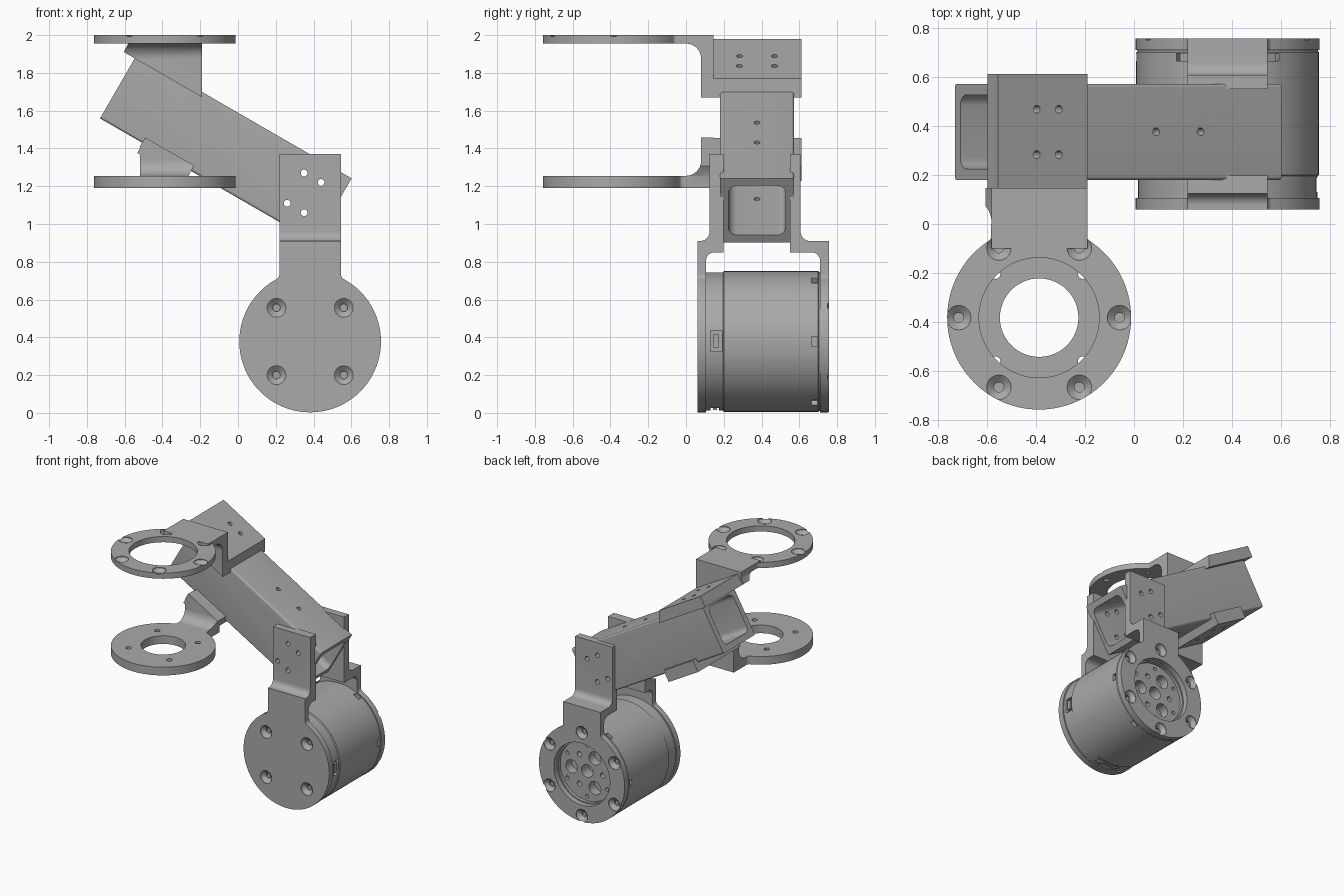
import bpy, bmesh
from math import sin, cos, pi, radians, sqrt, asin
from mathutils import Matrix, Vector

if "Cube" in bpy.data.objects:
    bpy.data.objects.remove(bpy.data.objects["Cube"])

grey = bpy.data.materials.new("machined_grey")
grey.use_nodes = True
grey.diffuse_color = (0.4, 0.4, 0.4, 1)
grey.node_tree.nodes["Principled BSDF"].inputs["Base Color"].default_value = (0.4, 0.4, 0.4, 1)


def frame(u, v, w, origin=(0, 0, 0)):
    m = Matrix((u, v, w)).transposed().to_4x4()
    m.translation = origin
    return m


X, Y, Z = Vector((1, 0, 0)), Vector((0, 1, 0)), Vector((0, 0, 1))
ALONG = Vector((cos(pi / 6), 0, -sin(pi / 6)))    # beam direction
UP = Vector((sin(pi / 6), 0, cos(pi / 6)))        # beam top normal
FRONT, SIDE, TOP = frame(X, Z, Y), frame(Y, Z, X), frame(X, Y, Z)
SECTION, BEAM_TOP = frame(Y, UP, ALONG), frame(ALONG, Y, UP)


def finish(name, bm, m):
    bm.transform(m)
    bmesh.ops.remove_doubles(bm, verts=bm.verts, dist=1e-5)
    bmesh.ops.recalc_face_normals(bm, faces=bm.faces)
    mesh = bpy.data.meshes.new(name)
    bm.to_mesh(mesh)
    bm.free()
    mesh.materials.append(grey)
    ob = bpy.data.objects.new(name, mesh)
    bpy.context.collection.objects.link(ob)
    return ob


def prism(name, pts, a, b, m):
    """Extrude an outline from a to b along the frame's third axis."""
    bm = bmesh.new()
    f = bm.faces.new([bm.verts.new((u, v, a)) for u, v in pts])
    new = bmesh.ops.extrude_face_region(bm, geom=[f])["geom"]
    bmesh.ops.translate(bm, vec=(0, 0, b - a), verts=[g for g in new if isinstance(g, bmesh.types.BMVert)])
    return finish(name, bm, m)


def lathe(name, prof, m, at=(0, 0), n=96):
    """Spin a closed (radius, height) profile."""
    bm = bmesh.new()
    vs = [bm.verts.new((r, 0, w)) for r, w in prof]
    es = [bm.edges.new((vs[i], vs[i - 1])) for i in range(len(vs))
          if prof[i][0] or prof[i - 1][0]]
    bmesh.ops.spin(bm, geom=vs + es, cent=(0, 0, 0), axis=(0, 0, 1), angle=2 * pi, steps=n)
    return finish(name, bm, m @ Matrix.Translation((*at, 0)))


def drum(name, r, a, b, m, at=(0, 0), n=96):
    return lathe(name, [(0, a), (r, a), (r, b), (0, b)], m, at, n)


def box(name, u, v, w, m):
    return prism(name, [(u[0], v[0]), (u[1], v[0]), (u[1], v[1]), (u[0], v[1])], *w, m)


def boolean(ob, cutters, op="DIFFERENCE"):
    for c in cutters:
        mod = ob.modifiers.new("cut", "BOOLEAN")
        mod.operation, mod.solver, mod.object = op, "EXACT", c
        bpy.context.view_layer.objects.active = ob
        bpy.ops.object.modifier_apply(modifier=mod.name)
        bpy.data.objects.remove(c)
    return ob


def arc(cx, cy, r, a0, a1, n=10):
    return [(cx + r * cos(radians(a0 + (a1 - a0) * i / n)),
             cy + r * sin(radians(a0 + (a1 - a0) * i / n))) for i in range(n + 1)]


def rounded(u, v, r):
    return (arc(u[1] - r, v[1] - r, r, 0, 90, 6) + arc(u[0] + r, v[1] - r, r, 90, 180, 6)
            + arc(u[0] + r, v[0] + r, r, 180, 270, 6) + arc(u[1] - r, v[0] + r, r, 270, 360, 6))


def paddle(cx, cy, r, half, end, fil=0.03):
    """Disc outline with a filleted neck on its +v side."""
    h = half + fil
    v = sqrt((r + fil) ** 2 - h ** 2)
    t = asin(v / (r + fil)) * 180 / pi
    right = arc(cx + h, cy + v, fil, 180, 180 + t, 6)
    left = [(2 * cx - a, b) for a, b in reversed(right)]
    return arc(cx, cy, r, 180 - t, 360 + t, 90)[1:-1] + right[::-1] + [(cx + half, end), (cx - half, end)] + left[::-1]


def circle(cx, cy, r, n, phase):
    return [(cx + r * cos(radians(phase) + 2 * pi * i / n),
             cy + r * sin(radians(phase) + 2 * pi * i / n)) for i in range(n)]


def screw_hole(at, face, d, m):
    """Countersunk hole entering at height face and running in direction d."""
    return lathe("cutter", [(0, face - d * .01), (.05, face - d * .01), (.05, face + d * .005),
                            (.02, face + d * .03), (.02, face + d * .1), (0, face + d * .1)], m, at, 28)


RAD, MX, MZ, RX, RY = 0.375, 0.382, 0.378, -0.387, -0.382

# Motor housing along y
motor = lathe("motor_housing", [(0, .105), (.366, .105), (.366, .195), (.373, .2),
                                (.373, .7), (.368, .705), (.368, .715), (0, .715)], FRONT, (MX, MZ))
cuts = [drum("cutter", .235, .69, .8, FRONT, (MX, MZ)),
        drum("cutter", .05, .6, .8, FRONT, (MX, MZ), 32)]
cuts += [drum("cutter", .052, .62, .8, FRONT, p, 32) for p in circle(MX, MZ, .135, 3, 0)]
cuts += [drum("cutter", .02, .64, .8, FRONT, p, 20) for p in circle(MX, MZ, .135, 3, 60)]
cuts += [drum("cutter", .014, .64, .8, FRONT, p, 16) for p in circle(MX, MZ, .2, 6, 30)]
for i in range(6):   # cooling slots around the rear rim
    turn = Matrix.Translation((MX, 0, MZ)) @ Matrix.Rotation(i * pi / 3, 4, "Y")
    cuts.append(box("cutter", (.345, .4), (.665, .695), (-.026, .026), turn))
cuts.append(box("cutter", (.72, .8), (.13, .19), (.325, .435), TOP))
cuts.append(box("cutter", (.28, .48), (.13, .175), (-.02, .03), TOP))
boolean(motor, cuts)
box("side_socket", (.715, .745), (.145, .175), (.345, .415), TOP)
box("bottom_socket", (.3, .46), (.142, .163), (.015, .035), TOP)

# Motor plates and their stepped arms
front_plate = prism("front_motor_plate", paddle(MX, MZ, RAD, .163, .85), .06, .106, FRONT)
boolean(front_plate, [screw_hole(p, .06, 1, FRONT) for p in circle(MX, MZ, .252, 4, 45)])
rear_plate = prism("rear_motor_plate", paddle(MX, MZ, RAD, .163, .85), .71, .757, FRONT)
boolean(rear_plate, [drum("cutter", .245, .6, .9, FRONT, (MX, MZ))]
        + [screw_hole(p, .757, -1, FRONT) for p in circle(MX, MZ, .328, 6, 30)])


def through_holes():
    return [drum("cutter", .018, -.2, 1, FRONT, p, 20)
            for p in ((.35, 1.27), (.44, 1.22), (.26, 1.11), (.35, 1.06))]


def stepped_arm(name, outer, inner, wall_out, wall_in, d):
    curve_out = [(wall_out + d * (u - .05), v) for u, v in arc(0, .96, .05, -90, 0)]
    curve_in = [(inner + d * (u + .045), v) for u, v in arc(0, .805, .045, 90, 180)]
    pts = ([(outer, .78), (outer, .91)] + curve_out
           + [(wall_out, 1.37), (wall_in, 1.37), (wall_in, .85)] + curve_in + [(inner, .78)])
    boolean(prism(name, pts, MX - .163, MX + .163, SIDE), through_holes())


stepped_arm("front_motor_arm", .06, .106, .125, .198, 1)
stepped_arm("rear_motor_arm", .757, .71, .607, .55, -1)

# Square tube beam
beam = prism("beam_tube", rounded((.18, .572), (.985, 1.376), .014), -1.412, -.1, SECTION)
boolean(beam, [prism("cutter", rounded((.225, .527), (1.03, 1.331), .045), -2, 1, SECTION)]
        + [drum("cutter", .016, .8, 1.6, BEAM_TOP, (s, .376), 20) for s in (-.69, -.481)]
        + through_holes())


# Saddle plates clamped on the beam
def saddle_holes(s0, s1, a, b):
    return [drum("cutter", .016, a, b, BEAM_TOP, (s, y), 20) for s in (s0, s1) for y in (.283, .468)]


upper = box("upper_saddle", (-1.47, -.9), (.08, .612), (1.352, 1.438), BEAM_TOP)
boolean(upper, [box("cutter", (-.19, .5), (-1, 1), (1, 3), TOP)] + saddle_holes(-1.288, -1.184, 1.37, 1.6))
lower = box("lower_saddle", (-1.15, -.855), (.08, .612), (.925, 1.017), BEAM_TOP)
boolean(lower, saddle_holes(-1.055, -.95, .8, .99))

# Arms joining the saddles to the rings
upper_arm = prism("upper_ring_arm", [(-.1, 2), (-.1, 1.955)] + arc(0, 1.875, .08, 90, 0)
                  + [(.08, 1.5), (.146, 1.5), (.146, 2)], -1, 0, SIDE)
boolean(upper_arm, [prism("cutter", [(-.605, 1.912), (-.582, 1.952), (-.582, 2.1), (-.19, 2.1), (-.19, 1.675)],
                          -.5, .5, FRONT)], "INTERSECT")
lower_arm = prism("lower_ring_arm", [(-.1, 1.19), (-.1, 1.255)] + arc(0, 1.335, .08, -90, 0)
                  + [(.08, 1.6), (.146, 1.6), (.146, 1.19)], -1, 0, SIDE)
boolean(lower_arm, [prism("cutter", [(-.52, 1.1), (-.52, 1.41), (-.492, 1.457), (-.232, 1.31), (-.262, 1.255),
                                     (-.262, 1.1)], -.5, .5, FRONT)], "INTERSECT")

# Mounting rings
upper_ring = prism("upper_ring", paddle(RX, RY, RAD, .196, .0, .02), 1.955, 2, TOP)
boolean(upper_ring, [drum("cutter", .245, 1, 3, TOP, (RX, RY))]
        + [screw_hole(p, 2, -1, TOP) for p in circle(RX, RY, .328, 6, 0)])
lower_ring = prism("lower_ring", paddle(RX, RY, RAD, .13, .0), 1.19, 1.255, TOP)
boolean(lower_ring, [drum("cutter", .16, 1, 3, TOP, (RX, RY))]
        + [screw_hole(p, 1.19, 1, TOP) for p in circle(RX, RY, .252, 4, 45)])

# Smooth round surfaces, keep machined edges sharp
bpy.ops.object.select_all(action="DESELECT")
for ob in bpy.context.collection.objects:
    if ob.type == "MESH":
        ob.select_set(True)
        bpy.context.view_layer.objects.active = ob
bpy.ops.object.shade_smooth_by_angle(angle=radians(30))
